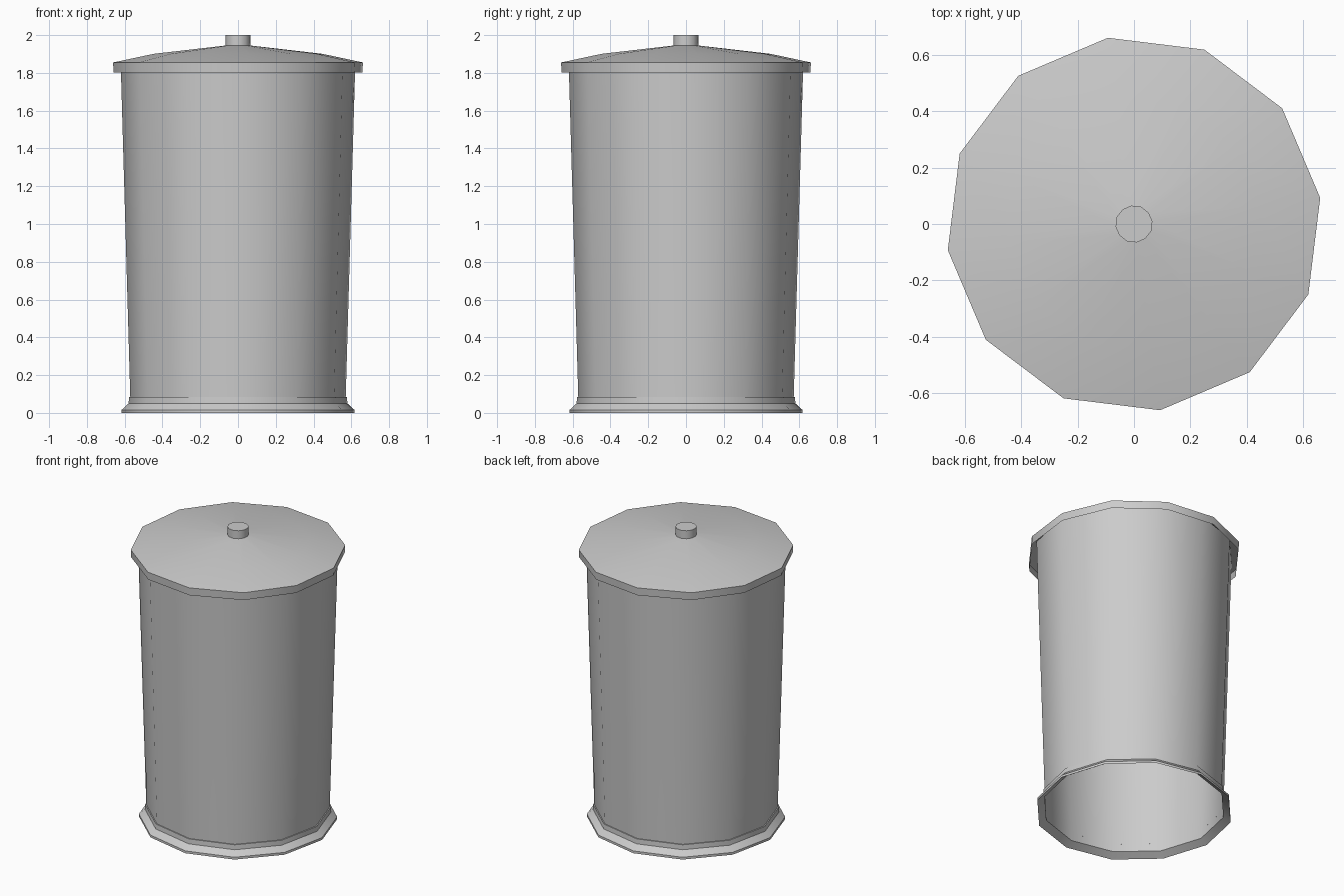
import bpy, bmesh
from math import cos, sin, radians, pi

if "Cube" in bpy.data.objects:
    bpy.data.objects.remove(bpy.data.objects["Cube"])

SIDES = 12


def lathe(name, profile, turn, cap_top=False):
    """Revolve (radius, z) points, listed bottom/inside to top, into a 12-sided shell."""
    bm = bmesh.new()
    rings = []
    for r, z in profile:
        rings.append([bm.verts.new((r * cos(radians(turn) + 2 * pi * i / SIDES),
                                    r * sin(radians(turn) + 2 * pi * i / SIDES), z))
                      for i in range(SIDES)])
    for a, b in zip(rings, rings[1:]):
        for i in range(SIDES):
            j = (i + 1) % SIDES
            bm.faces.new((a[i], a[j], b[j], b[i]))
    if cap_top:
        bm.faces.new(rings[-1])
    mesh = bpy.data.meshes.new(name)
    bm.to_mesh(mesh)
    bm.free()
    obj = bpy.data.objects.new(name, mesh)
    bpy.context.collection.objects.link(obj)
    bpy.ops.object.select_all(action='DESELECT')
    obj.select_set(True)
    bpy.context.view_layer.objects.active = obj
    bpy.ops.object.shade_smooth_by_angle(angle=radians(32))
    return obj


# Tapered wall, open at the bottom
lathe("can_body", [(0.57, 0.03), (0.571, 0.08), (0.622, 1.855)], 3)

# Flared foot with a narrow band above it
lathe("base_rim", [(0.57, 0.03), (0.617, 0.0), (0.617, 0.016), (0.58, 0.05),
                   (0.578, 0.083), (0.571, 0.083)], 3)

# Overhanging shallow domed lid, hollow underneath
lathe("lid", [(0.665, 1.803), (0.668, 1.855), (0.45, 1.901), (0.065, 1.945)], 8)

# Lid knob
lathe("lid_knob", [(0.066, 1.943), (0.066, 2.0)], 8, cap_top=True)
